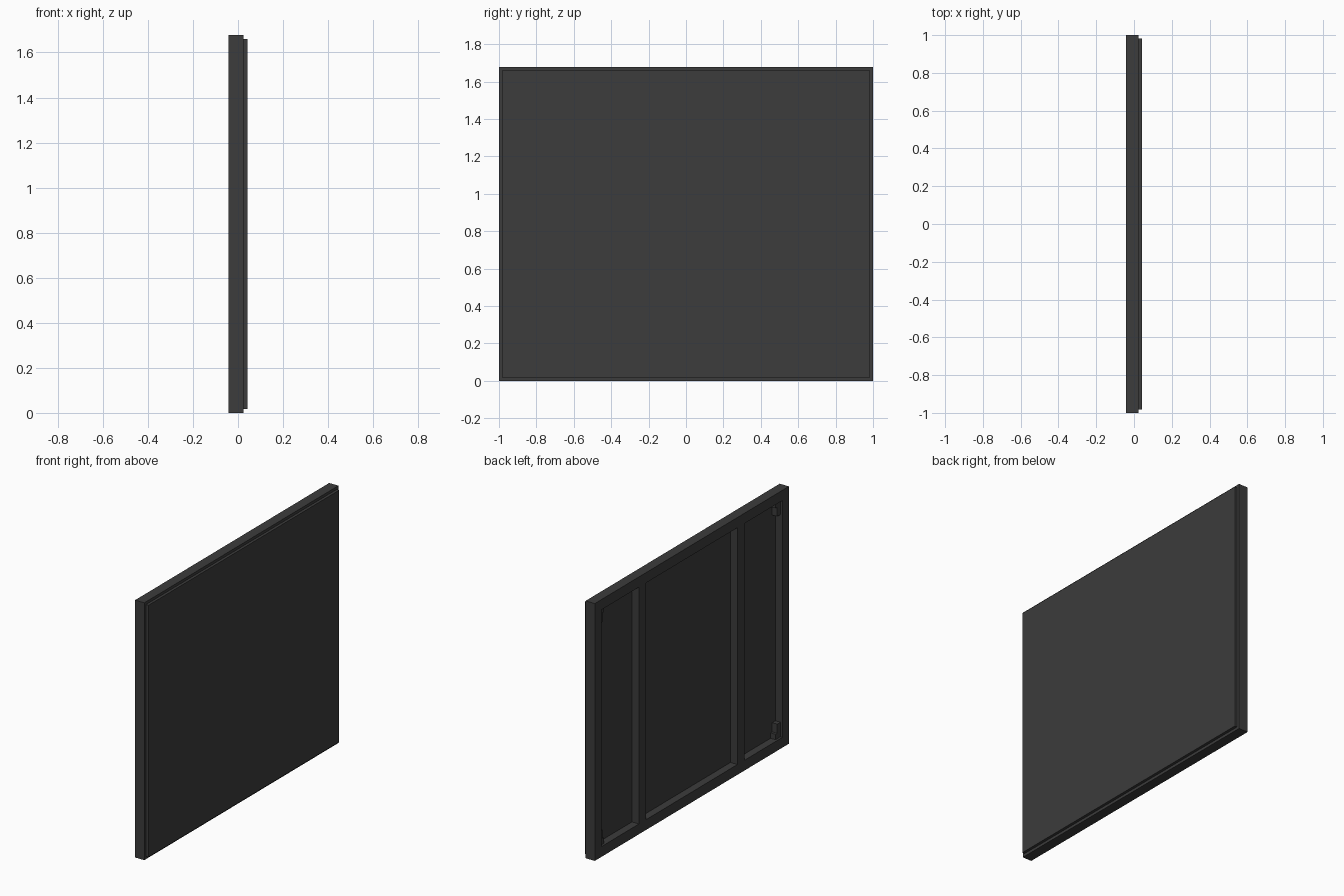
import bpy, bmesh

if "Cube" in bpy.data.objects:
    bpy.data.objects.remove(bpy.data.objects["Cube"])

W, H = 1.0, 1.678            # half width (y), height (z)
X0, X1 = -0.042, 0.024       # frame back and front
B = 0.067                    # border width

mat = bpy.data.materials.new("charcoal")
mat.diffuse_color = (0.045, 0.045, 0.045, 1)
mat.use_nodes = True
mat.node_tree.nodes["Principled BSDF"].inputs["Base Color"].default_value = mat.diffuse_color


def prism(name, outline, x0, x1):
    """Extrude a closed y-z outline from x0 to x1."""
    bm = bmesh.new()
    face = bm.faces.new([bm.verts.new((x0, y, z)) for y, z in outline])
    ext = bmesh.ops.extrude_face_region(bm, geom=[face], use_keep_orig=True)
    verts = [g for g in ext["geom"] if isinstance(g, bmesh.types.BMVert)]
    bmesh.ops.translate(bm, verts=verts, vec=(x1 - x0, 0, 0))
    bmesh.ops.recalc_face_normals(bm, faces=bm.faces)
    me = bpy.data.meshes.new(name)
    bm.to_mesh(me)
    bm.free()
    me.materials.append(mat)
    ob = bpy.data.objects.new(name, me)
    bpy.context.collection.objects.link(ob)
    return ob


def rect(y0, y1, z0, z1):
    return [(y0, z0), (y1, z0), (y1, z1), (y0, z1)]


# Front panel, slightly smaller than the frame and let into it
prism("front_panel", rect(-W + 0.017, W - 0.017, 0.018, H - 0.018), 0.008, 0.042)

# Mitred border: one top/bottom rail and one side stile per direction
for n, z, zi in (("bottom", 0, B), ("top", H, H - B)):
    prism(n + "_rail", [(-W, z), (W, z), (W - B, zi), (-W + B, zi)], X0, X1)

for n, s in (("right", -1), ("left", 1)):
    prism(n + "_stile", [(s * W, 0), (s * W, H),
                         (s * (W - B), H - B), (s * (W - B), B)], X0, X1)
    # Upright brace between the bays
    prism(n + "_brace", rect(*sorted((s * 0.47, s * 0.545)), B, H - B), X0, 0.008)
    # L-shaped brackets in the outer corners
    for m, zc, d in (("lower", B, 1), ("upper", H - B, -1)):
        legs = [(0, 0), (0.05, 0), (0.05, 0.035), (0.033, 0.035), (0.033, 0.095), (0, 0.095)]
        prism(f"{m}_{n}_bracket",
              [(s * (W - B - a), zc + d * b) for a, b in legs], -0.028, 0.008)
